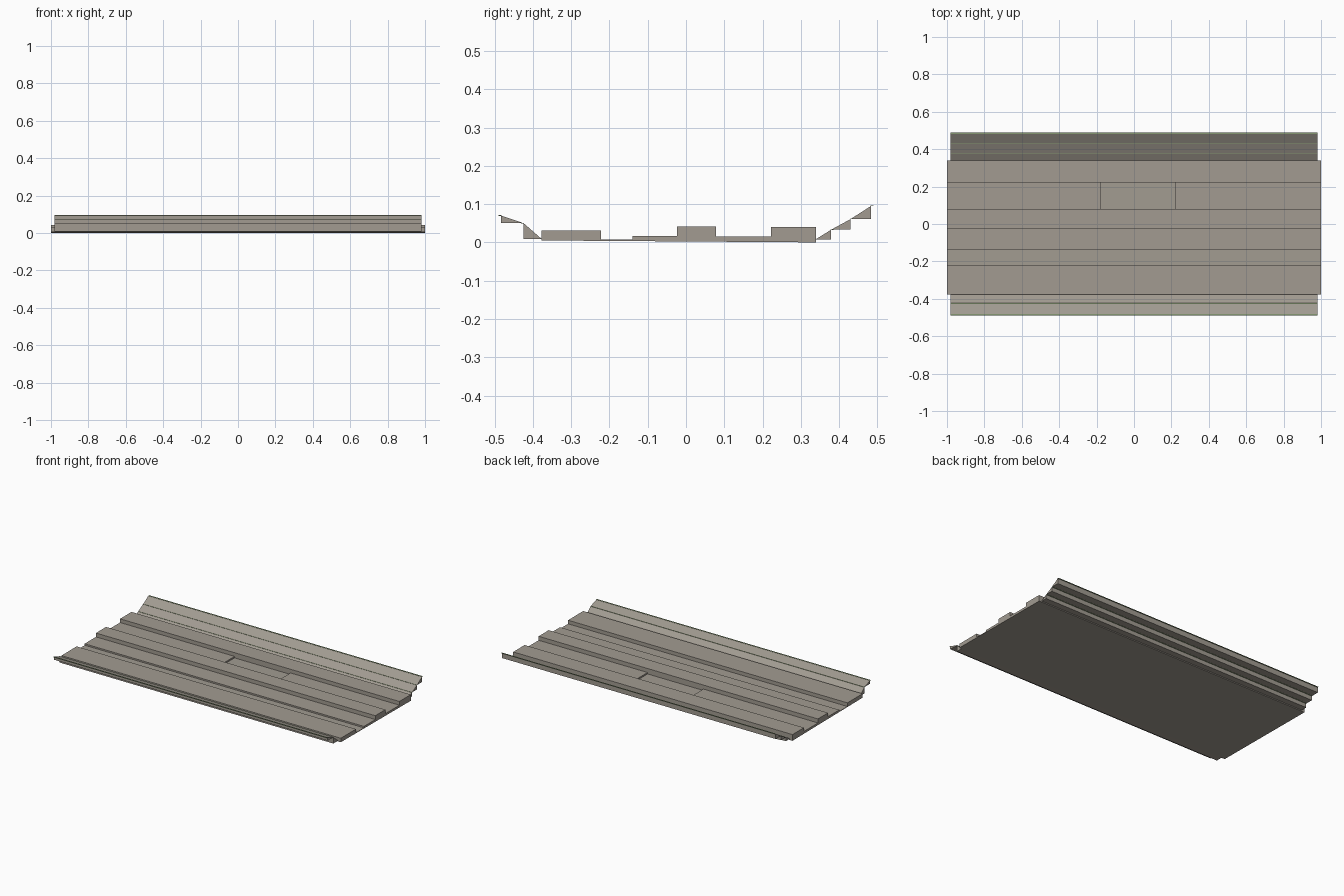
import bpy, bmesh

if "Cube" in bpy.data.objects:
    bpy.data.objects.remove(bpy.data.objects["Cube"])


def material(name, rgb):
    m = bpy.data.materials.new(name)
    m.diffuse_color = (*rgb, 1)
    m.use_nodes = True
    m.node_tree.nodes["Principled BSDF"].inputs["Base Color"].default_value = m.diffuse_color
    return m


STONE = material("warm_grey_stone", (0.36, 0.33, 0.285))
GREEN = material("grass_green", (0.24, 0.32, 0.17))


def extrude(name, profile, x0, x1, mat):
    """Extrude a closed (y, z) profile along x."""
    bm = bmesh.new()
    face = bm.faces.new([bm.verts.new((x0, y, z)) for y, z in profile])
    res = bmesh.ops.extrude_face_region(bm, geom=[face])
    verts = [v for v in res["geom"] if isinstance(v, bmesh.types.BMVert)]
    bmesh.ops.translate(bm, verts=verts, vec=(x1 - x0, 0, 0))
    bmesh.ops.recalc_face_normals(bm, faces=bm.faces)
    me = bpy.data.meshes.new(name)
    bm.to_mesh(me)
    bm.free()
    me.materials.append(mat)
    ob = bpy.data.objects.new(name, me)
    bpy.context.collection.objects.link(ob)
    return ob


def strip(name, y0, y1, z0, z1, x0=-1, x1=1, mat=STONE):
    return extrude(name, [(y0, z0), (y1, z0), (y1, z1), (y0, z1)], x0, x1, mat)


# Slightly tilted ground slab
extrude("ground_slab", [(-0.375, 0.005), (0.34, 0.0), (0.34, 0.006), (-0.375, 0.008)],
        -1, 1, STONE)

# Raised and low floor strips running the full length
strip("front_platform", -0.377, -0.222, 0.005, 0.031)
strip("front_low_step", -0.14, -0.024, 0.005, 0.017)
strip("middle_platform", -0.024, 0.079, 0.004, 0.042)
strip("rear_platform", 0.222, 0.339, 0.003, 0.040)

# Rear low step is broken by a shallow gap near the middle
strip("rear_low_step_left", 0.079, 0.222, 0.003, 0.016, -1, -0.18)
strip("rear_low_step_right", 0.079, 0.222, 0.003, 0.016, 0.22, 1)


# Banks: a chain of wedges, each with a thin green lip on its outer edge
def bank(name, points, side):
    for i, ((y0, z0), (y1, z1)) in enumerate(zip(points, points[1:])):
        extrude(f"{name}_wedge_{i + 1}", [(y0, z0), (y1, z0), (y1, z1)],
                -0.98, 0.98, STONE)
        lip = sorted((y1 - side * 0.001, y1 + side * 0.007))
        strip(f"{name}_lip_{i + 1}", *lip, z1 - 0.0005, z1 + 0.001,
              -0.98, 0.98, GREEN)


bank("rear_bank", [(0.337, 0.007), (0.379, 0.033), (0.43, 0.061), (0.483, 0.095)], 1)
bank("front_bank", [(-0.377, 0.009), (-0.424, 0.05), (-0.483, 0.07)], -1)
